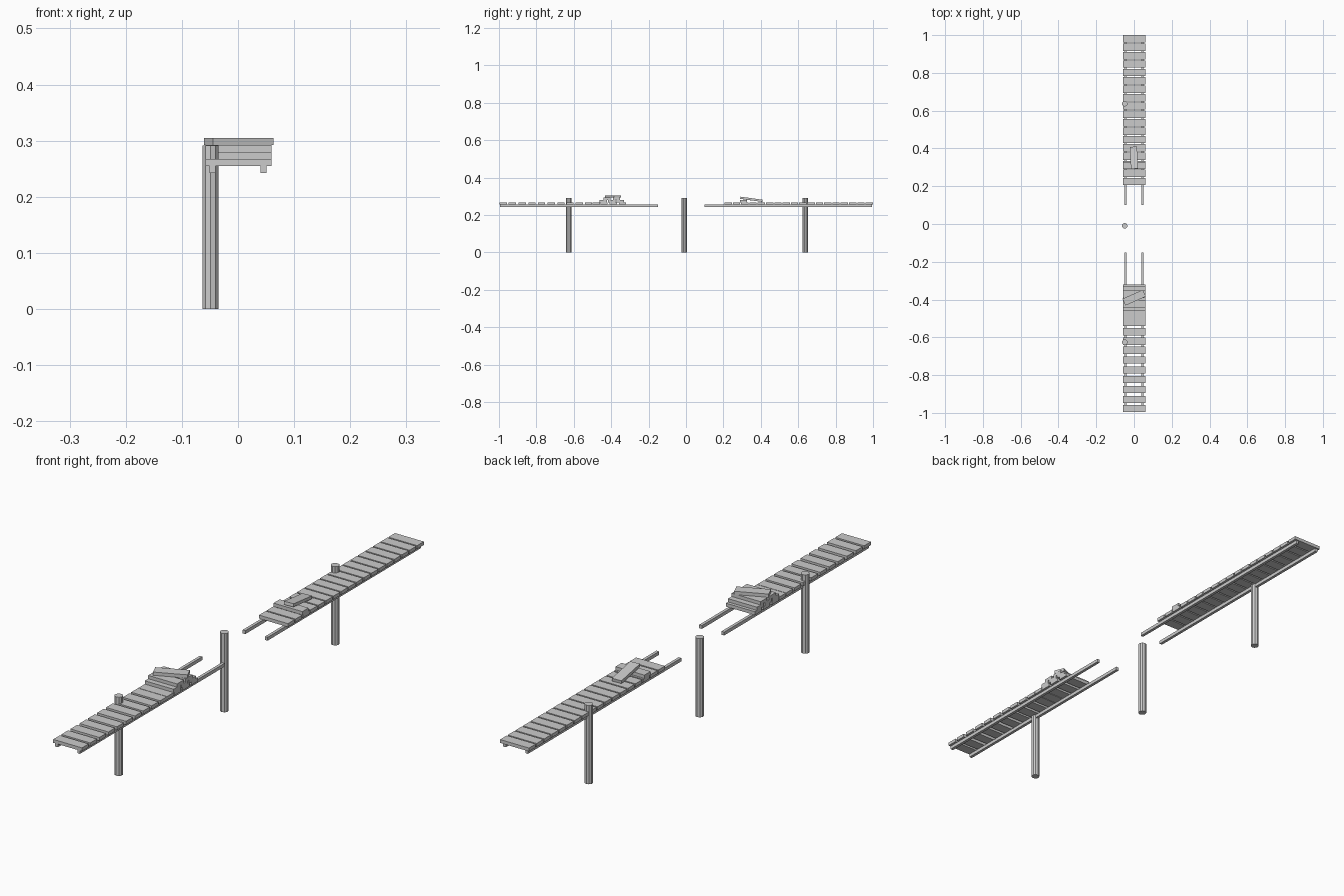
import bpy
from math import radians

if "Cube" in bpy.data.objects:
    bpy.data.objects.remove(bpy.data.objects["Cube"])

def box(name, loc, size, rot=(0, 0, 0)):
    x, y, z = (s / 2 for s in size)
    v = [(a, b, c) for a in (-x, x) for b in (-y, y) for c in (-z, z)]
    f = [(0, 1, 3, 2), (4, 6, 7, 5), (0, 4, 5, 1), (2, 3, 7, 6), (0, 2, 6, 4), (1, 5, 7, 3)]
    me = bpy.data.meshes.new(name)
    me.from_pydata(v, [], f)
    ob = bpy.data.objects.new(name, me)
    ob.location = loc
    ob.rotation_euler = [radians(r) for r in rot]
    bpy.context.collection.objects.link(ob)
    return ob

T = 0.0125      # plank thickness
L = 0.118       # plank length
DECK = 0.2615   # centre height of the deck layer

def plank(name, y, layer=0, width=0.039, x=0.001, rot=0):
    box(name, (x, y, DECK + layer * 0.0122), (L, width, T), (0, 0, rot))

# Mooring posts along the left side
for i, y in enumerate((-0.626, -0.01, 0.637)):
    bpy.ops.mesh.primitive_cylinder_add(vertices=10, radius=0.015, depth=0.291,
                                        location=(-0.049, y, 0.1455))
    bpy.context.object.name = f"post_{i}"

# Rails under both deck sections
for sx in (-1, 1):
    for name, a, b in (("front_rail", -0.995, -0.15), ("back_rail", 0.1, 0.995)):
        box(name, (sx * 0.0455, (a + b) / 2, 0.249), (0.011, b - a, 0.0125))

# Front deck planks
for y in (-0.977, -0.929, -0.876, -0.823, -0.773, -0.72, -0.668, -0.62,
          -0.57, -0.521, -0.48, -0.438, -0.389, -0.339):
    plank("front_plank", y)

# Back deck planks
for i in range(18):
    plank("back_plank", 0.98 - i * 0.0444)

# Stack of loose planks on the front section
for y in (-0.442, -0.397, -0.351):
    plank("stack_lower_plank", y, 1)
for y in (-0.422, -0.372):
    plank("stack_upper_plank", y, 2)
plank("stack_top_plank", -0.39, 3, rot=24)

# Loose planks on the back section, one leaning on the other
plank("loose_plank", 0.308, 1, 0.036)
box("leaning_plank", (0, 0.35, 0.2835), (0.038, L, 0.0115), (-8, 0, 3))
